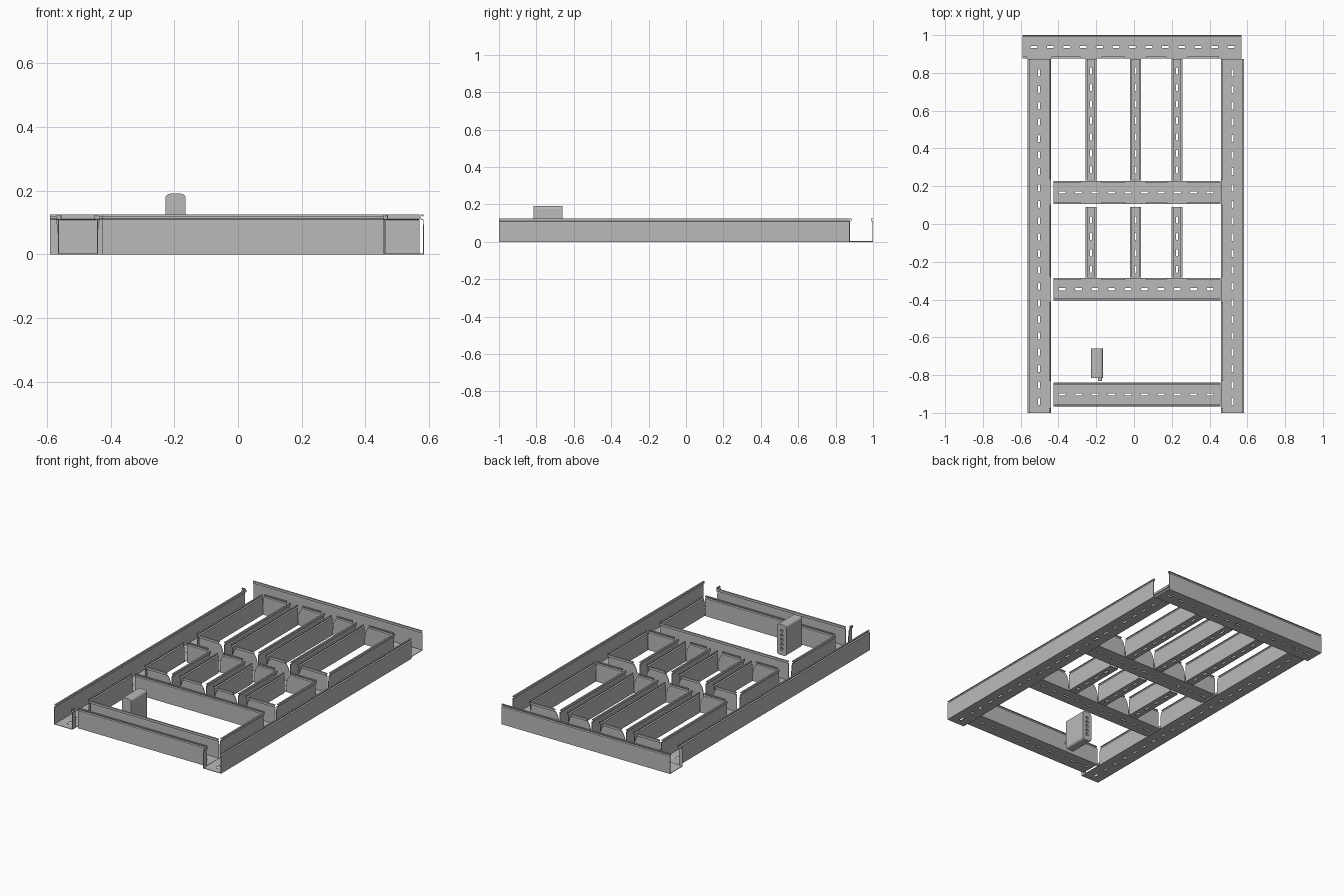
import bpy
import bmesh
import math

cube = bpy.data.objects.get("Cube")
if cube:
    bpy.data.objects.remove(cube, do_unlink=True)

THICK = 0.003
PITCH = 0.087
# side wall section: inward offset, height, share of flare at a junction
SECTION = [(0, 0, 0), (0, 0.06, 0.1), (0, 0.09, 0.5), (0, 0.107, 1),
           (0.008, 0.11, 1), (0.008, 0.122, 1), (0.001, 0.122, 1), (0.001, 0.117, 1)]

steel = bpy.data.materials.new("galvanised grey")
steel.use_nodes = True
GREY = (0.49, 0.49, 0.49, 1)
steel.diffuse_color = GREY
steel.node_tree.nodes["Principled BSDF"].inputs["Base Color"].default_value = GREY


def finish(name, bm, sheet=False):
    bmesh.ops.recalc_face_normals(bm, faces=bm.faces)
    mesh = bpy.data.meshes.new(name)
    bm.to_mesh(mesh)
    bm.free()
    mesh.materials.append(steel)
    obj = bpy.data.objects.new(name, mesh)
    bpy.context.collection.objects.link(obj)
    if sheet:
        mod = obj.modifiers.new("sheet thickness", "SOLIDIFY")
        mod.thickness = THICK
        mod.offset = 0
    return obj


def rounded(cu, cv, half_u, half_v, r, steps=3):
    """Outline of a rectangle with rounded corners."""
    pts = []
    for i, (su, sv) in enumerate([(1, 1), (-1, 1), (-1, -1), (1, -1)]):
        for k in range(steps + 1):
            a = (i + k / steps) * math.pi / 2
            p = (cu + su * (half_u - r) + r * math.cos(a),
                 cv + sv * (half_v - r) + r * math.sin(a))
            if not pts or math.dist(p, pts[-1]) > 1e-5:
                pts.append(p)
    if math.dist(pts[0], pts[-1]) < 1e-5:
        pts.pop()
    return pts


def fill(bm, loops, place, normal):
    """Flat sheet with holes: the first loop is the outline."""
    edges = []
    for loop in loops:
        vs = [bm.verts.new(place(u, v)) for u, v in loop]
        edges += [bm.edges.new((vs[i - 1], vs[i])) for i in range(len(vs))]
    res = bmesh.ops.triangle_fill(bm, use_beauty=True, edges=edges, normal=normal)
    return [g for g in res["geom"] if isinstance(g, bmesh.types.BMFace)]


def wall(bm, place, u0, u1, v, inward, gaps):
    """Lipped side wall, split where other trays join."""
    start, flare = u0, 0
    for a, b, f in sorted(gaps) + [(u1, u1, 0)]:
        a, b = min(a, u1), min(b, u1)
        if a - start > flare + f:
            rows = [(bm.verts.new(place(start + flare * t, v + inward * o, z + THICK / 2)),
                     bm.verts.new(place(a - f * t, v + inward * o, z + THICK / 2)))
                    for o, z, t in SECTION]
            for p, q in zip(rows, rows[1:]):
                bm.faces.new((p[0], p[1], q[1], q[0]))
        start, flare = b, f


def tray(name, axis, u0, u1, v0, v1, first_slot, low_gaps=(), high_gaps=()):
    bm = bmesh.new()

    def place(u, v, z=THICK / 2):
        return (u, v, z) if axis == "x" else (v, u, z)

    loops = [[(u0, v0), (u1, v0), (u1, v1), (u0, v1)]]
    u = first_slot
    while u < u1 - 0.03:
        loops.append(rounded(u, (v0 + v1) / 2, 0.019, 0.006, 0.0058))
        u += PITCH
    fill(bm, loops, place, (0, 0, 1))
    wall(bm, place, u0, u1, v0 + THICK / 2, 1, list(low_gaps))
    wall(bm, place, u0, u1, v1 - THICK / 2, -1, list(high_gaps))
    return finish(name, bm, sheet=True)


# layout of the crossing trays
NARROW = {"left": 0.228, "middle": 0.008, "right": -0.228}
HALF = 0.03
FRONT, CENTRE, BACK = (-0.965, -0.84), (-0.405, -0.285), (0.105, 0.228)
branch_gaps = [(x - HALF, x + HALF, 0.025) for x in NARROW.values()]
side_gaps = [(a, b, 0.008) for a, b in (FRONT, CENTRE, BACK)]

# long side trays
tray("right_side_tray", "y", -1, 0.873, -0.565, -0.44, -0.94, high_gaps=side_gaps)
tray("left_side_tray", "y", -1, 0.873, 0.46, 0.583, -0.94, low_gaps=side_gaps)

# cross trays
end_gaps = [(-0.565, -0.44, 0.004), (0.455, 0.583, 0.004)]
tray("back_end_tray", "x", -0.59, 0.57, 0.875, 1, -0.53, low_gaps=branch_gaps + end_gaps)
tray("back_cross_tray", "x", -0.425, 0.458, *BACK, -0.38, branch_gaps, branch_gaps)
tray("centre_cross_tray", "x", -0.425, 0.458, *CENTRE, -0.38, high_gaps=branch_gaps)
tray("front_cross_tray", "x", -0.425, 0.458, *FRONT, -0.38)

# narrow branch trays
for side, x in NARROW.items():
    tray(f"{side}_long_branch", "y", 0.23, 0.873, x - HALF, x + HALF, 0.287)
    tray(f"{side}_short_branch", "y", -0.283, 0.09, x - HALF, x + HALF, -0.24)


# junction box with a row of sockets in its back
def slab(name, y0, y1, holes):
    bm = bmesh.new()
    loops = [rounded(-0.196, 0.095, 0.032, 0.095, 0.015, 4)] + holes
    faces = fill(bm, loops, lambda x, z: (x, y0, z), (0, -1, 0))
    res = bmesh.ops.extrude_face_region(bm, geom=faces, use_keep_orig=True)
    moved = [g for g in res["geom"] if isinstance(g, bmesh.types.BMVert)]
    bmesh.ops.translate(bm, verts=moved, vec=(0, y1 - y0, 0))
    finish(name, bm)


sockets = [rounded(-0.196, 0.04 + 0.0275 * i, 0.009, 0.008, 0.003, 2) for i in range(5)]
slab("junction_box_body", -0.815, -0.675, [])
slab("junction_box_socket_face", -0.675, -0.66, sockets)

# small plug on the front of the box
bm = bmesh.new()
bmesh.ops.create_cone(bm, cap_ends=True, segments=16, radius1=0.011, radius2=0.011, depth=0.016)
plug = finish("junction_box_plug", bm)
plug.rotation_euler = (math.pi / 2, 0, 0)
plug.location = (-0.18, -0.822, 0.05)
